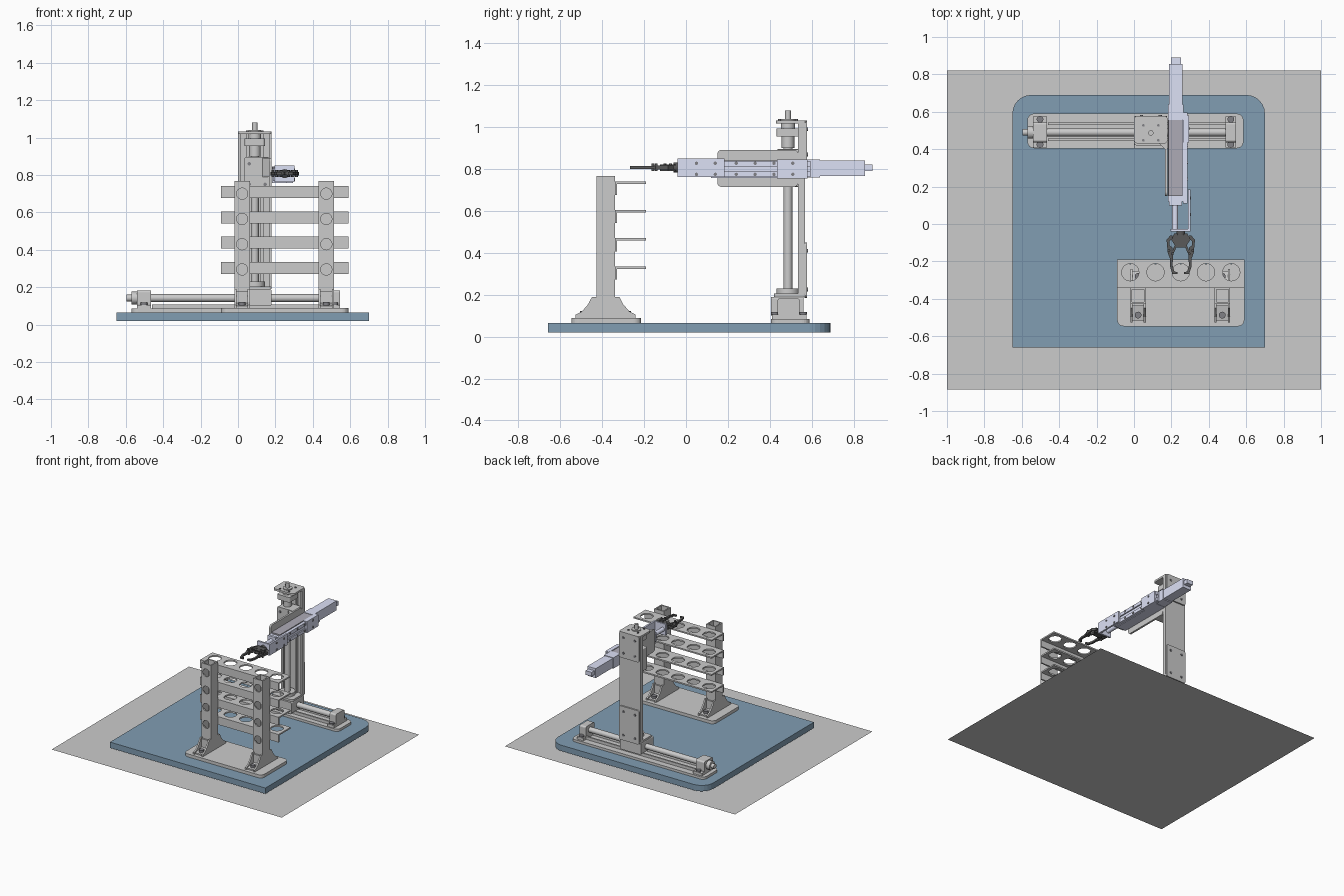
import bpy, bmesh, math
from mathutils import Matrix


def material(name, rgb):
    m = bpy.data.materials.new(name)
    m.diffuse_color = (*rgb, 1)
    return m


BLUE = material("blue_base", (0.22, 0.34, 0.45))
LILAC = material("lilac_metal", (0.72, 0.75, 0.92))
COVER = material("cover_grey", (0.42, 0.41, 0.47))
BLACK = material("black_grip", (0.10, 0.10, 0.10))
DARK = material("dark_screw", (0.22, 0.22, 0.24))


def circle(u, v, r, n=24):
    return [(u + r * math.cos(2 * math.pi * i / n), v + r * math.sin(2 * math.pi * i / n)) for i in range(n)]


def rounded(u0, u1, v0, v1, r, n=6):
    pts = []
    for cu, cv, a in ((u1 - r, v1 - r, 0), (u0 + r, v1 - r, 90), (u0 + r, v0 + r, 180), (u1 - r, v0 + r, 270)):
        for i in range(n + 1):
            t = math.radians(a + 90 * i / n)
            pts.append((cu + r * math.cos(t), cv + r * math.sin(t)))
    return pts


def rect(u0, u1, v0, v1):
    return [(u0, v0), (u1, v0), (u1, v1), (u0, v1)]


# Extrudes an outline with optional holes; (u, v) is xy, yz or xz for axis z, x or y
def plate(name, axis, lo, hi, outline, holes=(), mat=None, smooth=False):
    cu = bpy.data.curves.new(name, 'CURVE')
    cu.dimensions = '2D'
    cu.fill_mode = 'BOTH'
    cu.extrude = (hi - lo) / 2
    for loop in [outline, *holes]:
        s = cu.splines.new('POLY')
        s.points.add(len(loop) - 1)
        for p, (u, v) in zip(s.points, loop):
            p.co = (u, v, 0, 1)
        s.use_cyclic_u = True
    tmp = bpy.data.objects.new(name + "_curve", cu)
    bpy.context.collection.objects.link(tmp)
    dg = bpy.context.evaluated_depsgraph_get()
    me = bpy.data.meshes.new_from_object(tmp.evaluated_get(dg))
    bpy.data.objects.remove(tmp)
    c = (lo + hi) / 2
    rows = {'z': ((1, 0, 0, 0), (0, 1, 0, 0), (0, 0, 1, c)),
            'x': ((0, 0, 1, c), (1, 0, 0, 0), (0, 1, 0, 0)),
            'y': ((1, 0, 0, 0), (0, 0, 1, c), (0, 1, 0, 0))}[axis]
    me.transform(Matrix((*rows, (0, 0, 0, 1))))
    bm = bmesh.new()
    bm.from_mesh(me)
    bmesh.ops.remove_doubles(bm, verts=bm.verts, dist=1e-5)
    bmesh.ops.recalc_face_normals(bm, faces=bm.faces)
    bm.to_mesh(me)
    bm.free()
    me.name = name
    me.materials.clear()
    if mat:
        me.materials.append(mat)
    ob = bpy.data.objects.new(name, me)
    bpy.context.collection.objects.link(ob)
    for p in me.polygons:
        p.use_smooth = False
    if smooth:
        bpy.ops.object.select_all(action='DESELECT')
        ob.select_set(True)
        bpy.context.view_layer.objects.active = ob
        bpy.ops.object.shade_smooth_by_angle(angle=math.radians(30))
    return ob


def box(name, x0, x1, y0, y1, z0, z1, mat=None):
    return plate(name, 'z', z0, z1, rect(x0, x1, y0, y1), mat=mat)


def rod(name, axis, lo, hi, u, v, r, mat=None):
    return plate(name, axis, lo, hi, circle(u, v, r), mat=mat, smooth=True)


# Floor sheet
me = bpy.data.meshes.new("floor_sheet")
me.from_pydata([(x, y, 0) for x, y in rect(-1, 1, -0.885, 0.82)], [], [(0, 1, 2, 3)])
bpy.context.collection.objects.link(bpy.data.objects.new("floor_sheet", me))

# Blue base slab, rounded at the back
arc = [(0.1 * math.cos(math.radians(a)), 0.1 * math.sin(math.radians(a))) for a in range(0, 91, 15)]
base = [(-0.65, -0.66), (0.70, -0.66)] + [(0.60 + a, 0.59 + b) for a, b in arc]
base += [(-0.55 - a, 0.59 + b) for a, b in reversed(arc)]
plate("base_slab", 'z', 0.02, 0.066, base, mat=BLUE)

# Horizontal rail: bed, channel walls, end blocks, screw rod
plate("rail_bed", 'z', 0.066, 0.085, rounded(-0.57, 0.585, 0.405, 0.59, 0.035))
for y in (0.445, 0.53):
    box("rail_wall", -0.46, 0.5, y, y + 0.012, 0.085, 0.108)
for x0, x1 in ((-0.54, -0.465), (0.49, 0.545)):
    box("rail_end_foot", x0, x1, 0.41, 0.575, 0.085, 0.105)
    plate("rail_end_block", 'x', x0, x1, rounded(0.437, 0.543, 0.1, 0.183, 0.012))
    for y in (0.425, 0.56):
        rod("rail_bolt", 'z', 0.105, 0.118, (x0 + x1) / 2, y, 0.018, DARK)
rod("rail_screw", 'x', -0.47, 0.5, 0.49, 0.142, 0.021)
rod("rail_motor_collar", 'x', -0.57, -0.54, 0.49, 0.142, 0.034)
rod("rail_motor_shaft", 'x', -0.595, -0.57, 0.49, 0.142, 0.018)

# Carriage on the rail, carrying the column
plate("rail_carriage", 'y', 0.405, 0.56, rounded(0.0, 0.18, 0.1, 0.19, 0.01))
plate("column_foot", 'z', 0.19, 0.205, rounded(0.0, 0.18, 0.42, 0.575, 0.015))
rod("column_bearing", 'z', 0.205, 0.23, 0.09, 0.487, 0.055)

# Column: back channel, splice plates, screw rod, top motor mount
box("column_back", 0.0, 0.18, 0.552, 0.567, 0.205, 1.03)
for x in (0.0, 0.165, 0.045, 0.12):
    box("column_flange", x, x + 0.015, 0.535, 0.553, 0.205, 1.03)
for z0, z1 in ((0.185, 0.45), (0.83, 1.03)):
    plate("column_splice_plate", 'y', 0.566, 0.578, rounded(0.003, 0.177, z0, z1, 0.015))
    for x in (0.04, 0.14):
        for z in (z0 + 0.04, z1 - 0.04):
            rod("splice_bolt", 'y', 0.577, 0.583, x, z, 0.009, DARK)
rod("column_screw", 'z', 0.22, 0.98, 0.09, 0.487, 0.021)
rod("column_coupling", 'z', 0.90, 0.96, 0.09, 0.487, 0.03)
plate("column_top_block", 'z', 0.955, 0.995, rounded(0.035, 0.145, 0.432, 0.55, 0.015))
plate("column_top_plate", 'z', 1.018, 1.033, rounded(0.0, 0.18, 0.43, 0.578, 0.02))
rod("column_motor_collar", 'z', 0.99, 1.04, 0.09, 0.487, 0.034)
rod("column_motor_shaft", 'z', 1.03, 1.08, 0.09, 0.487, 0.014)
for x in (0.05, 0.13):
    for y in (0.447, 0.527):
        rod("motor_bolt", 'z', 1.033, 1.039, x, y, 0.007, DARK)

# Lift carriage and its side bracket
plate("lift_carriage", 'y', 0.437, 0.536, rounded(0.035, 0.17, 0.715, 0.895, 0.008))
for x in (0.06, 0.145):
    for z in (0.75, 0.86):
        rod("lift_bolt", 'y', 0.43, 0.437, x, z, 0.009, DARK)
plate("arm_bracket", 'x', 0.165, 0.18, rounded(0.15, 0.535, 0.715, 0.892, 0.02))
plate("bracket_gusset", 'z', 0.79, 0.89, [(0.13, 0.437), (0.165, 0.437), (0.165, 0.40)])

# Telescopic arm: housing, rear motor section, slide rail, sliding nose
box("arm_housing", 0.181, 0.262, 0.12, 0.56, 0.758, 0.832, LILAC)
box("arm_cover", 0.184, 0.259, 0.15, 0.555, 0.832, 0.842, COVER)
box("arm_collar", 0.183, 0.264, 0.555, 0.64, 0.76, 0.845, LILAC)
box("arm_rear", 0.186, 0.259, 0.64, 0.855, 0.767, 0.841, LILAC)
box("arm_motor", 0.197, 0.25, 0.85, 0.89, 0.79, 0.822, LILAC)
box("arm_front_cap", 0.187, 0.256, 0.1, 0.12, 0.768, 0.838, LILAC)
rod("arm_piston", 'y', -0.03, 0.11, 0.22, 0.805, 0.016, LILAC)
for z in (0.762, 0.812):
    box("arm_slide_rail", 0.262, 0.285, 0.11, 0.595, z, z + 0.026, LILAC)
box("arm_slide_web", 0.262, 0.276, 0.11, 0.595, 0.785, 0.815, LILAC)
box("arm_carriage", 0.262, 0.294, 0.435, 0.58, 0.756, 0.846, LILAC)
box("nose_side_plate", 0.288, 0.302, -0.04, 0.185, 0.762, 0.85, LILAC)
box("nose_front_plate", 0.195, 0.302, -0.04, -0.026, 0.762, 0.85, LILAC)
for y, x in ((0.05, 0.302), (0.14, 0.302), (0.24, 0.285), (0.33, 0.285), (0.42, 0.285), (0.51, 0.294)):
    for z in (0.775, 0.828):
        rod("arm_bolt", 'x', x - 0.002, x + 0.004, y, z, 0.008, DARK)

# Gripper: wrist, palm and mirrored claws
GX = 0.25
rod("grip_wrist", 'y', -0.06, -0.04, GX, 0.807, 0.024, BLACK)
for z in (0.792, 0.817):
    plate("grip_palm", 'z', z, z + 0.006, [(GX + u, v) for u, v in (
        (-0.035, -0.05), (0.035, -0.05), (0.05, -0.085), (0.025, -0.125), (-0.025, -0.125), (-0.05, -0.085))], mat=BLACK)
claw = [(0.045, -0.125), (0.06, -0.115), (0.072, -0.145), (0.058, -0.185), (0.058, -0.225),
        (0.045, -0.268), (0.018, -0.268), (0.018, -0.258), (0.034, -0.254), (0.044, -0.22), (0.040, -0.165)]
outer_link = [(0.035, -0.065), (0.055, -0.06), (0.076, -0.085), (0.07, -0.15), (0.058, -0.15), (0.06, -0.092), (0.045, -0.08)]
inner_link = [(0.012, -0.10), (0.024, -0.095), (0.05, -0.155), (0.042, -0.165)]
for s in (-1, 1):
    for name, pts, z0, z1 in (("claw", claw, 0.801, 0.815), ("outer_link", outer_link, 0.798, 0.817),
                              ("inner_link", inner_link, 0.799, 0.816)):
        plate("grip_" + name, 'z', z0, z1, [(GX + s * u, v) for u, v in pts], mat=BLACK)
    rod("grip_gear", 'z', 0.800, 0.815, GX + s * 0.02, -0.09, 0.021, BLACK)
    for u, v in ((0.04, -0.075), (0.02, -0.1), (0.063, -0.142), (0.045, -0.158)):
        rod("grip_pin", 'z', 0.79, 0.827, GX + s * u, v, 0.007, BLACK)

# Rack: foot plate, two hollow posts with round openings, gusseted feet
plate("rack_foot_plate", 'z', 0.066, 0.09, rounded(-0.09, 0.59, -0.547, -0.215, 0.035))
gusset = [(0.0, 0.09), (0.1, 0.09), (0.1, 0.105), (0.07, 0.12), (0.04, 0.155), (0.022, 0.19), (0.0, 0.19)]
for px in (-0.02, 0.43):
    x1 = px + 0.084
    holes = [circle(px + 0.042, z, 0.03) for z in (0.295, 0.43, 0.565, 0.70)]
    plate("post_front", 'y', -0.427, -0.417, rect(px, x1, 0.09, 0.768), holes)
    plate("post_back", 'y', -0.350, -0.340, rect(px, x1, 0.09, 0.768), [])
    for x in (px, x1 - 0.01):
        box("post_side", x, x + 0.01, -0.417, -0.350, 0.09, 0.768)
    for y, s in ((-0.427, -1), (-0.340, 1)):
        for x in (px, x1 - 0.012):
            plate("foot_gusset", 'x', x, x + 0.012, [(y + s * u, v) for u, v in gusset])
        plate("foot_ramp", 'x', px + 0.01, x1 - 0.01,
              [(y + s * u, v) for u, v in ((0, 0.09), (0.09, 0.09), (0.09, 0.1), (0.012, 0.115), (0.012, 0.18), (0, 0.18))])
        rod("foot_bolt", 'z', 0.1, 0.122, px + 0.042, y + s * 0.06, 0.018, DARK)

# Four shelves with round holder holes and a down-turned flange
for z in (0.33, 0.465, 0.60, 0.735):
    plate("shelf_top", 'z', z - 0.006, z + 0.005, rect(-0.09, 0.59, -0.335, -0.19),
          [circle(-0.02 + 0.135 * i, -0.258, 0.046, 28) for i in range(5)])
    box("shelf_flange", -0.09, 0.59, -0.340, -0.329, z - 0.058, z + 0.005)
